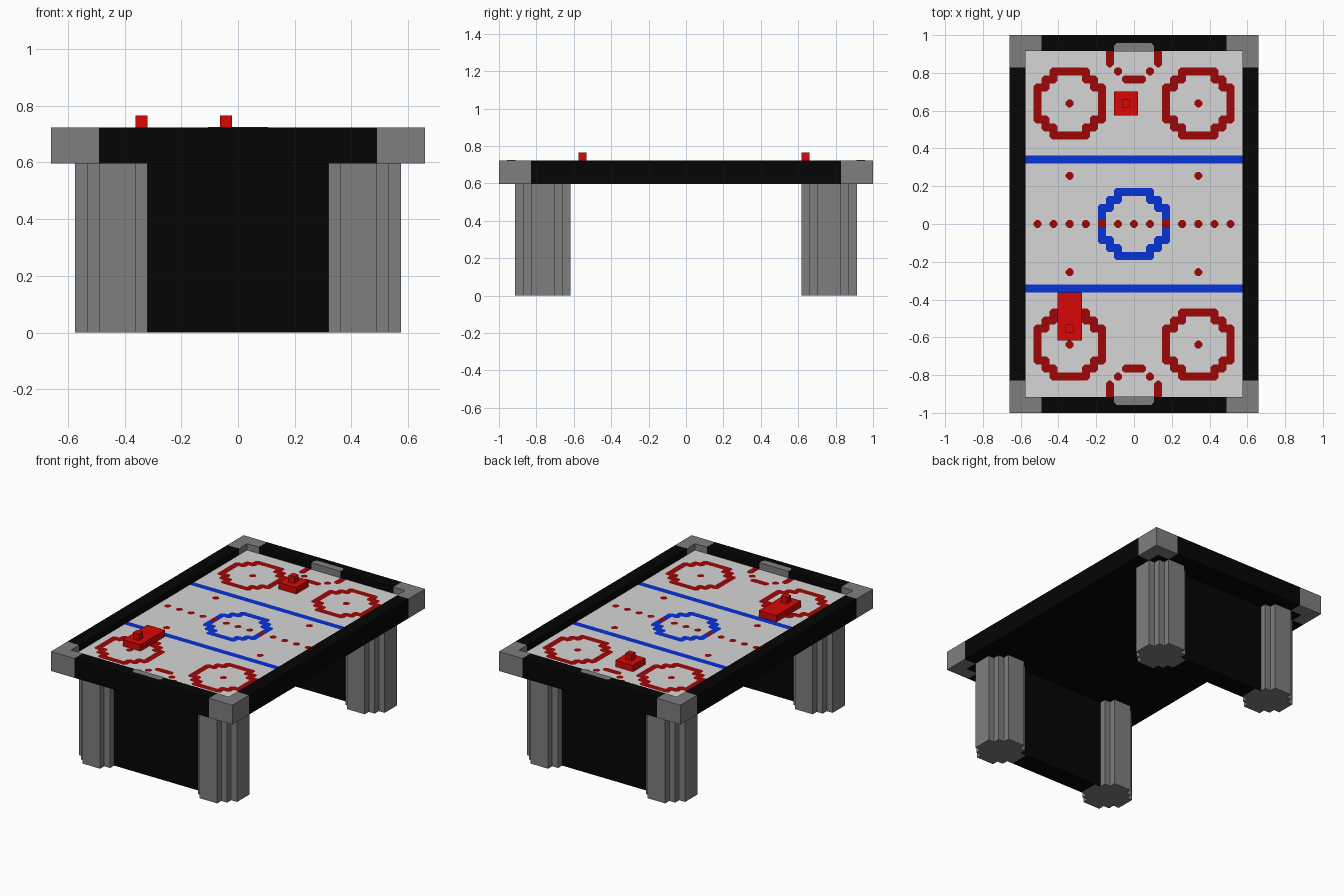
import bpy, bmesh

if "Cube" in bpy.data.objects:
    bpy.data.objects.remove(bpy.data.objects["Cube"])

U = 2 / 47          # block size
C = U / 3           # painted cell size


def material(name, rgb):
    m = bpy.data.materials.new(name)
    m.diffuse_color = (*rgb, 1)
    m.use_nodes = True
    m.node_tree.nodes["Principled BSDF"].inputs["Base Color"].default_value = m.diffuse_color
    return m


BLACK = material("black", (0.0015, 0.0015, 0.0015))
GREY = material("grey", (0.21, 0.21, 0.21))
WHITE = material("pale_grey", (0.67, 0.67, 0.67))
DARK_RED = material("dark_red", (0.34, 0.002, 0.002))
RED = material("red", (0.70, 0.002, 0.002))
BLUE = material("blue", (0.002, 0.033, 0.68))


def finish(name, bm, mats):
    bmesh.ops.recalc_face_normals(bm, faces=bm.faces)
    me = bpy.data.meshes.new(name)
    bm.to_mesh(me)
    bm.free()
    for m in mats:
        me.materials.append(m)
    ob = bpy.data.objects.new(name, me)
    bpy.context.collection.objects.link(ob)
    return ob


def prism(name, outline, z0, z1, mat):
    """Extrude an outline given in blocks from z0 to z1."""
    bm = bmesh.new()
    face = bm.faces.new([bm.verts.new((x * U, y * U, z0 * U)) for x, y in outline])
    top = bmesh.ops.extrude_face_region(bm, geom=[face])["geom"]
    bmesh.ops.translate(bm, vec=(0, 0, (z1 - z0) * U),
                        verts=[v for v in top if isinstance(v, bmesh.types.BMVert)])
    return finish(name, bm, [mat])


def box(name, x0, x1, y0, y1, z0, z1, mat):
    return prism(name, [(x0, y0), (x1, y0), (x1, y1), (x0, y1)], z0, z1, mat)


# Stepped round leg outline: one quarter, turned four times
quarter = [(3.5, -1.5), (3.5, 1.5), (2.5, 1.5), (2.5, 2.5), (1.5, 2.5)]
leg_outline = []
for turn in range(4):
    leg_outline += quarter
    quarter = [(-y, x) for x, y in quarter]

corner_outline = [(15.5, 23.5), (11.5, 23.5), (11.5, 21.5),
                  (13.5, 21.5), (13.5, 19.5), (15.5, 19.5)]
goal_outline = [(-2.5, 21.45), (2.5, 21.45), (2.5, 22.17),
                (2.17, 22.5), (-2.17, 22.5), (-2.5, 22.17)]

# Legs and corner caps
for sx in (-1, 1):
    for sy in (-1, 1):
        prism("leg", [(sx * 10 + x, sy * 18 + y) for x, y in leg_outline], 0, 14, GREY)
        prism("corner_cap", [(sx * x, sy * y) for x, y in corner_outline], 14, 17, GREY)

# Rails, end panels and goals
for s in (-1, 1):
    box("side_rail", *sorted((s * 13.5, s * 15.5)), -19.5, 19.5, 14, 17, BLACK)
    box("end_rail", -11.5, 11.5, *sorted((s * 21.5, s * 23.5)), 14, 17, BLACK)
    box("end_panel", -8, 8, *sorted((s * 16.45, s * 19.55)), 0.02, 14, BLACK)
    prism("goal", [(x, s * y) for x, y in goal_outline], 16, 17.02, GREY)

# Table bed, flush with the underside of the rails
box("table_bed", -13.5, 13.5, -21.5, 21.5, 14, 15.9, BLACK)


# Playing field markings, as rules on blocks: 0 pale, 1 dark red, 2 blue
def ring(x, y):
    x, y = abs(x), abs(y)
    return max(x, y) <= 4 and x + y <= 6 and (max(x, y) == 4 or x + y >= 5)


def paint(x, y):
    x, y = abs(x), abs(y)
    if y == 0 and x % 2 == 0 and x <= 12:               # centre row of dots
        return 1
    if ring(x - 8, y - 15) or (x == 8 and y in (6, 15)):  # corner rings and dots
        return 1
    if (x == 3 and y >= 20) or (x, y) == (2, 19) or (x <= 1 and y == 18):  # goal crease
        return 1
    return 2 if y == 8 or ring(x, y) else 0


# Field of small cells; free outer corners of painted blocks are cut diagonally
bm = bmesh.new()
grid = {(i, j): bm.verts.new(((i - 0.5) * C, (j - 0.5) * C, 16 * U))
        for i in range(-40, 42) for j in range(-64, 66)}
for i in range(-40, 41):
    for j in range(-64, 65):
        bx, by = (i + 1) // 3, (j + 1) // 3
        dx, dy = i - 3 * bx, j - 3 * by
        colour = paint(bx, by)
        quad = [grid[i, j], grid[i + 1, j], grid[i + 1, j + 1], grid[i, j + 1]]
        if colour and dx and dy and not paint(bx + dx, by) and not paint(bx, by + dy):
            k = {(-1, -1): 0, (1, -1): 1, (1, 1): 2, (-1, 1): 3}[dx, dy]
            a, b, c, d = quad[k:] + quad[:k]
            bm.faces.new([a, b, d])
            bm.faces.new([b, c, d]).material_index = colour
        else:
            bm.faces.new(quad).material_index = colour
finish("playing_field", bm, [WHITE, DARK_RED, BLUE])


# Mallets: flat base with a small knob
def mallet(x, y, y0, y1):
    box("mallet_base", x - 1.5, x + 1.5, y0, y1, 16, 17, RED)
    box("mallet_knob", x - 0.5, x + 0.5, y - 0.5, y + 0.5, 17, 18, RED)


mallet(-8, -13, -14.5, -8.5)
mallet(-1, 15, 13.5, 16.5)
